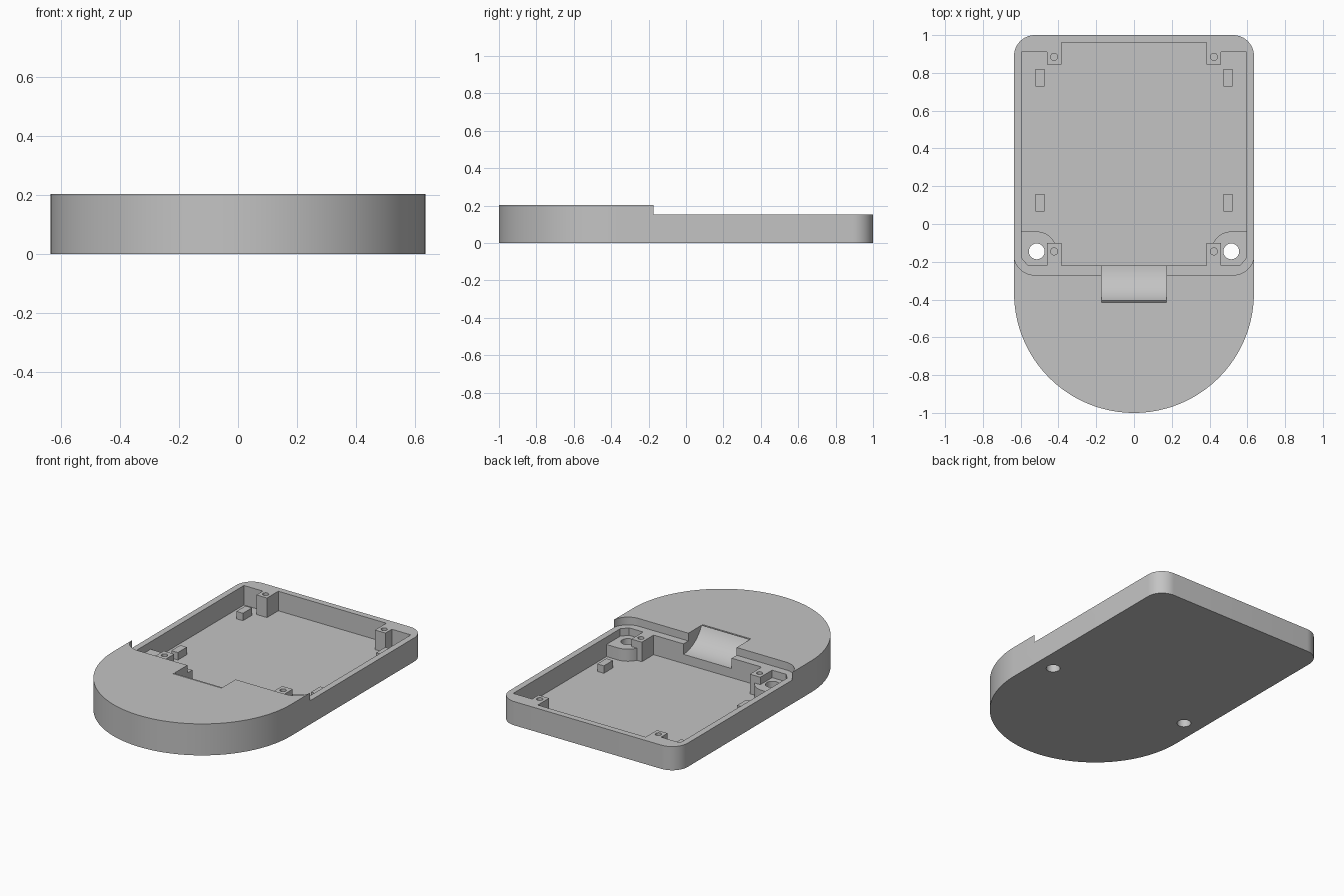
import bpy, bmesh, math

if "Cube" in bpy.data.objects:
    bpy.data.objects.remove(bpy.data.objects["Cube"], do_unlink=True)

grey = bpy.data.materials.new("plain_grey")
grey.use_nodes = True
grey.diffuse_color = (0.55, 0.55, 0.55, 1)
grey.node_tree.nodes["Principled BSDF"].inputs["Base Color"].default_value = grey.diffuse_color

W, LOW, HIGH, FLOOR = 0.635, 0.153, 0.203, 0.027


def arc(cx, cy, r, a0, a1, n=12):
    """Points on an arc, angles in degrees."""
    steps = [math.radians(a0 + (a1 - a0) * i / n) for i in range(n + 1)]
    return [(cx + r * math.cos(a), cy + r * math.sin(a)) for a in steps]


def prism(name, points, lo, hi, axis="z"):
    """Extrude a closed outline along z, or a (y, z) outline along x."""
    bm = bmesh.new()
    place = (lambda p, h: (p[0], p[1], h)) if axis == "z" else (lambda p, h: (h, p[0], p[1]))
    base = bm.faces.new([bm.verts.new(place(p, lo)) for p in points])
    top = bmesh.ops.extrude_face_region(bm, geom=[base])["geom"]
    shift = (0, 0, hi - lo) if axis == "z" else (hi - lo, 0, 0)
    bmesh.ops.translate(bm, vec=shift, verts=[v for v in top if isinstance(v, bmesh.types.BMVert)])
    bmesh.ops.recalc_face_normals(bm, faces=bm.faces)
    mesh = bpy.data.meshes.new(name)
    bm.to_mesh(mesh)
    bm.free()
    mesh.materials.append(grey)
    obj = bpy.data.objects.new(name, mesh)
    bpy.context.collection.objects.link(obj)
    return obj


def mirrored(half):
    """Close a right-half outline, listed front to back, across x = 0."""
    return half + [(-x, y) for x, y in reversed(half) if abs(x) > 1e-6]


def side(points, s):
    return [(s * x, y) for x, y in points]


def cut(target, cutter):
    cutter.hide_render = True
    mod = target.modifiers.new("cut", "BOOLEAN")
    mod.operation = "DIFFERENCE"
    mod.solver = "EXACT"
    mod.object = cutter
    bpy.context.view_layer.objects.active = target
    bpy.ops.object.modifier_apply(modifier=mod.name)
    bpy.data.objects.remove(cutter, do_unlink=True)


# Case: half-round front, rounded back corners
outline = arc(0, W - 1, W, -90, 0, 40) + arc(W - 0.11, 0.89, 0.11, 0, 90)
case = prism("case", mirrored(outline), 0, HIGH)

# Lowered rear deck with rounded front corners
deck = arc(0.526, -0.16, 0.11, -90, 0) + [(0.636, 1.2)]
cut(case, prism("deck_cutter", mirrored(deck), LOW, 0.5))

# Main pocket, leaving the corner posts and round bosses standing
pocket = [(0.385, -0.22), (0.385, -0.10), (0.42, -0.10)]
pocket += arc(0.515, -0.145, 0.105, 154, 90)
pocket += [(0.595, -0.04), (0.595, 0.91), (0.46, 0.91), (0.46, 0.845), (0.385, 0.845), (0.385, 0.96)]
cut(case, prism("pocket_cutter", mirrored(pocket), FLOOR, 0.5))

# Boss recesses, through holes and post pilot holes
recess = [(0.46, -0.22), (0.56, -0.22), (0.595, -0.18), (0.595, -0.03),
          (0.40, -0.03), (0.40, -0.10), (0.46, -0.10)]
for s in (-1, 1):
    cut(case, prism("recess_cutter", side(recess, s), 0.105, 0.5))
    hole = arc(0.515, -0.145, 0.042, 0, 348.75, 31)
    cut(case, prism("hole_cutter", side(hole, s), -0.1, 0.5))
    for y in (-0.145, 0.885):
        pilot = arc(0.423, y, 0.019, 0, 337.5, 15)
        cut(case, prism("pilot_cutter", side(pilot, s), 0.05, 0.5))

# Curved scoop in the raised front
scoop = [(-0.415, 0.3), (-0.415, 0.195)] + arc(-0.22, 0.29, 0.204, 205, 270, 16)
scoop += [(-0.20, 0.086), (-0.20, 0.3)]
cut(case, prism("scoop_cutter", scoop, -0.172, 0.172, "x"))

# Small support blocks on the pocket floor
for s, label in ((1, "left"), (-1, "right")):
    for y, end in ((0.775, "rear"), (0.112, "front")):
        x0, x1 = sorted((s * 0.475, s * 0.522))
        block = [(x0, y - 0.046), (x1, y - 0.046), (x1, y + 0.046), (x0, y + 0.046)]
        prism(f"{end}_{label}_support_block", block, FLOOR - 0.005, 0.075)

# Smooth the curved walls, keep edges crisp
bpy.ops.object.select_all(action="DESELECT")
case.select_set(True)
bpy.context.view_layer.objects.active = case
bpy.ops.object.shade_smooth_by_angle(angle=math.radians(30))
